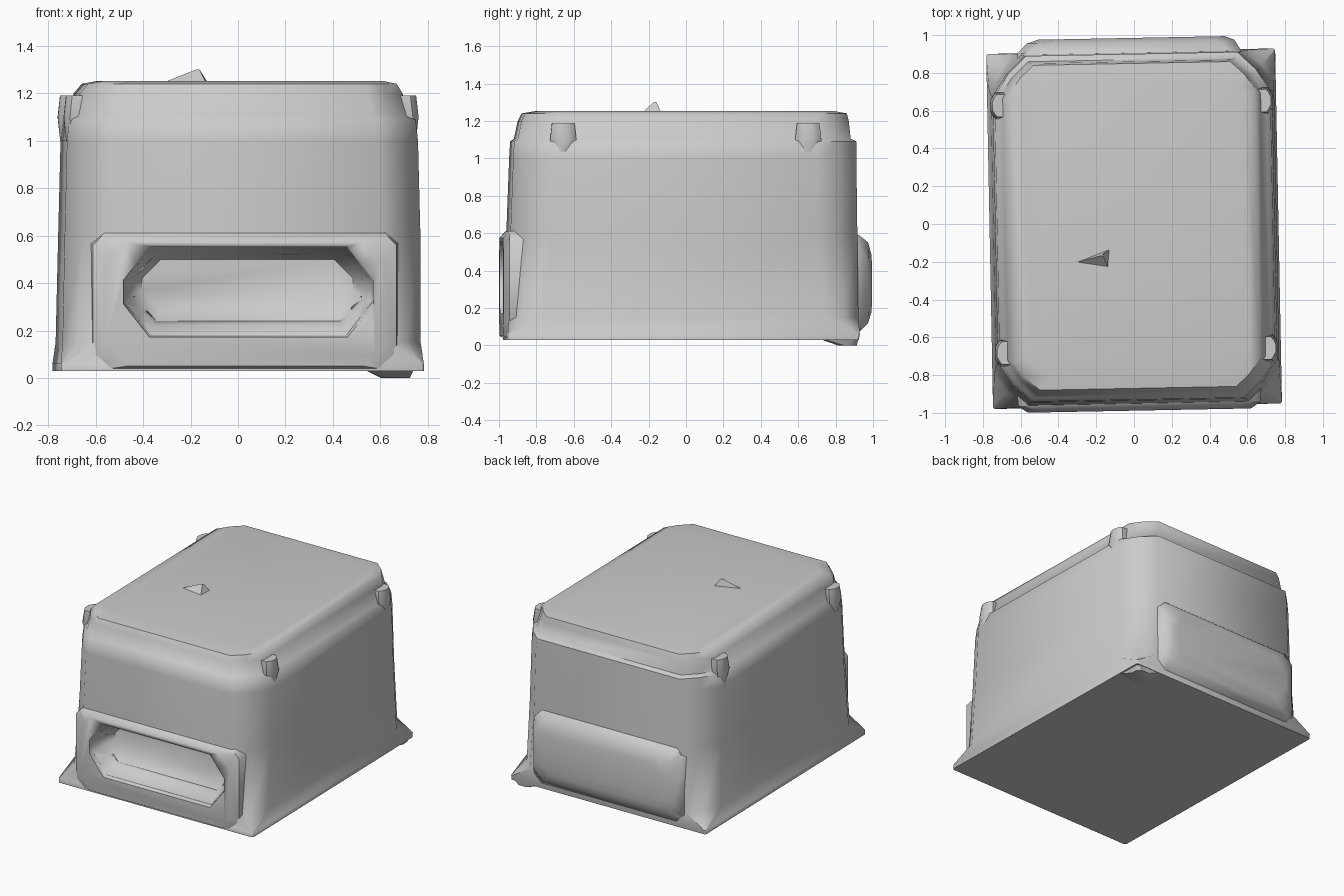
import bpy, bmesh, math
from mathutils import Matrix

if "Cube" in bpy.data.objects:
    bpy.data.objects.remove(bpy.data.objects["Cube"])

TWIST = Matrix.Rotation(math.radians(1.1), 4, 'Z')   # whole model sits slightly turned


def octagon(a0, a1, b0, b1, ca, cb, bulge=0.0):
    """Rectangle with cut corners; bulge pushes the middle of each cut outwards."""
    pts = []
    for a, sa, b, sb, first in ((a1, 1, b0, -1, 'b'), (a1, 1, b1, 1, 'a'),
                                (a0, -1, b1, 1, 'b'), (a0, -1, b0, -1, 'a')):
        on_b = (a - sa * ca, b)
        on_a = (a, b - sb * cb)
        k = 0.5 - bulge
        mid = (a - sa * ca * k, b - sb * cb * k)
        pts += [on_b, mid, on_a] if first == 'b' else [on_a, mid, on_b]
    return pts


def loft(name, rings, angle=50):
    """Skin a list of equally sized rings and cap both ends."""
    bm = bmesh.new()
    rows = [[bm.verts.new(TWIST @ Matrix.Translation(p).translation) for p in r] for r in rings]
    n = len(rows[0])
    for lo, hi in zip(rows, rows[1:]):
        for i in range(n):
            j = (i + 1) % n
            bm.faces.new((lo[i], lo[j], hi[j], hi[i]))
    bm.faces.new(rows[0])
    bm.faces.new(rows[-1])
    bmesh.ops.recalc_face_normals(bm, faces=bm.faces)
    me = bpy.data.meshes.new(name)
    bm.to_mesh(me)
    bm.free()
    ob = bpy.data.objects.new(name, me)
    bpy.context.collection.objects.link(ob)
    smooth(ob, angle)
    return ob


def smooth(ob, angle):
    bpy.ops.object.select_all(action='DESELECT')
    ob.select_set(True)
    bpy.context.view_layer.objects.active = ob
    bpy.ops.object.shade_smooth_by_angle(angle=math.radians(angle))


def flat_rings(rows, bulge=0.06):
    return [[(x, y, z) for x, y in octagon(x0, x1, y0, y1, cx, cy, bulge)]
            for z, x0, x1, y0, y1, cx, cy in rows]


def upright_rings(rows):
    return [[(x, y, z) for x, z in octagon(x0, x1, z0, z1, cx, cz)]
            for y, x0, x1, z0, z1, cx, cz in rows]


# main shell: square foot, cut corners above, sloping shoulders
body = loft("body", flat_rings([
    (0.030, -0.765, 0.765, -0.965, 0.910, 0.01, 0.01),
    (0.060, -0.765, 0.765, -0.965, 0.915, 0.01, 0.01),
    (0.150, -0.755, 0.755, -0.960, 0.910, 0.14, 0.18),
    (0.600, -0.745, 0.755, -0.950, 0.905, 0.17, 0.21),
    (1.000, -0.735, 0.745, -0.935, 0.900, 0.17, 0.21),
    (1.090, -0.725, 0.735, -0.930, 0.900, 0.17, 0.21),
    (1.105, -0.705, 0.715, -0.910, 0.870, 0.16, 0.20),
    (1.200, -0.680, 0.680, -0.890, 0.860, 0.15, 0.18),
    (1.240, -0.645, 0.655, -0.870, 0.850, 0.13, 0.15),
    (1.252, -0.580, 0.600, -0.800, 0.790, 0.12, 0.12)]))

# raised surround of the front opening
front_frame = loft("front_frame", upright_rings([
    (-0.86, -0.64, 0.66, 0.035, 0.62, 0.05, 0.05),
    (-0.955, -0.63, 0.65, 0.035, 0.61, 0.05, 0.05),
    (-0.988, -0.58, 0.60, 0.05, 0.575, 0.09, 0.09)]))

# scooped opening cut into the shell and its surround
cutter = loft("opening_cutter", upright_rings([
    (-1.05, -0.51, 0.56, 0.16, 0.56, 0.11, 0.14),
    (-0.97, -0.50, 0.55, 0.175, 0.55, 0.11, 0.14),
    (-0.88, -0.47, 0.52, 0.22, 0.53, 0.10, 0.12),
    (-0.81, -0.42, 0.47, 0.29, 0.50, 0.08, 0.08)]))
cutter.hide_render = True
cutter.hide_set(True)
for ob in (body, front_frame):
    mod = ob.modifiers.new("opening", 'BOOLEAN')
    mod.operation = 'DIFFERENCE'
    mod.object = cutter
    mod.solver = 'EXACT'

# bulging panel low on the back
loft("back_bump", upright_rings([
    (0.85, -0.60, 0.60, 0.07, 0.60, 0.06, 0.06),
    (0.915, -0.60, 0.58, 0.07, 0.59, 0.06, 0.06),
    (0.965, -0.55, 0.55, 0.12, 0.55, 0.08, 0.10),
    (0.985, -0.49, 0.50, 0.18, 0.48, 0.09, 0.10)]))

# small ears at both ends of each shoulder
for side, label in ((1, "right"), (-1, "left")):
    for y, end in ((0.64, "back"), (-0.67, "front")):
        rows = []
        for z, inner, outer, half in ((0.98, 0.66, 0.735, 0.03),
                                      (1.10, 0.64, 0.748, 0.07),
                                      (1.19, 0.62, 0.738, 0.06)):
            a, b = sorted((side * inner, side * outer))
            rows.append((z, a, b, y - half, y + half, 0.025, 0.04))
        loft(f"shoulder_ear_{label}_{end}", flat_rings(rows), 40)

# low foot under the back right corner
loft("corner_foot", flat_rings([
    (0.0, 0.62, 0.74, 0.80, 0.90, 0.03, 0.03),
    (0.05, 0.52, 0.763, 0.66, 0.91, 0.01, 0.01)]), 40)

# little fold standing up from the top
loft("top_fold", [
    [(-0.32, -0.20, 1.245), (-0.14, -0.23, 1.245), (-0.13, -0.13, 1.245)],
    [(-0.18, -0.165, 1.30), (-0.165, -0.17, 1.30), (-0.165, -0.155, 1.30)]], 30)
